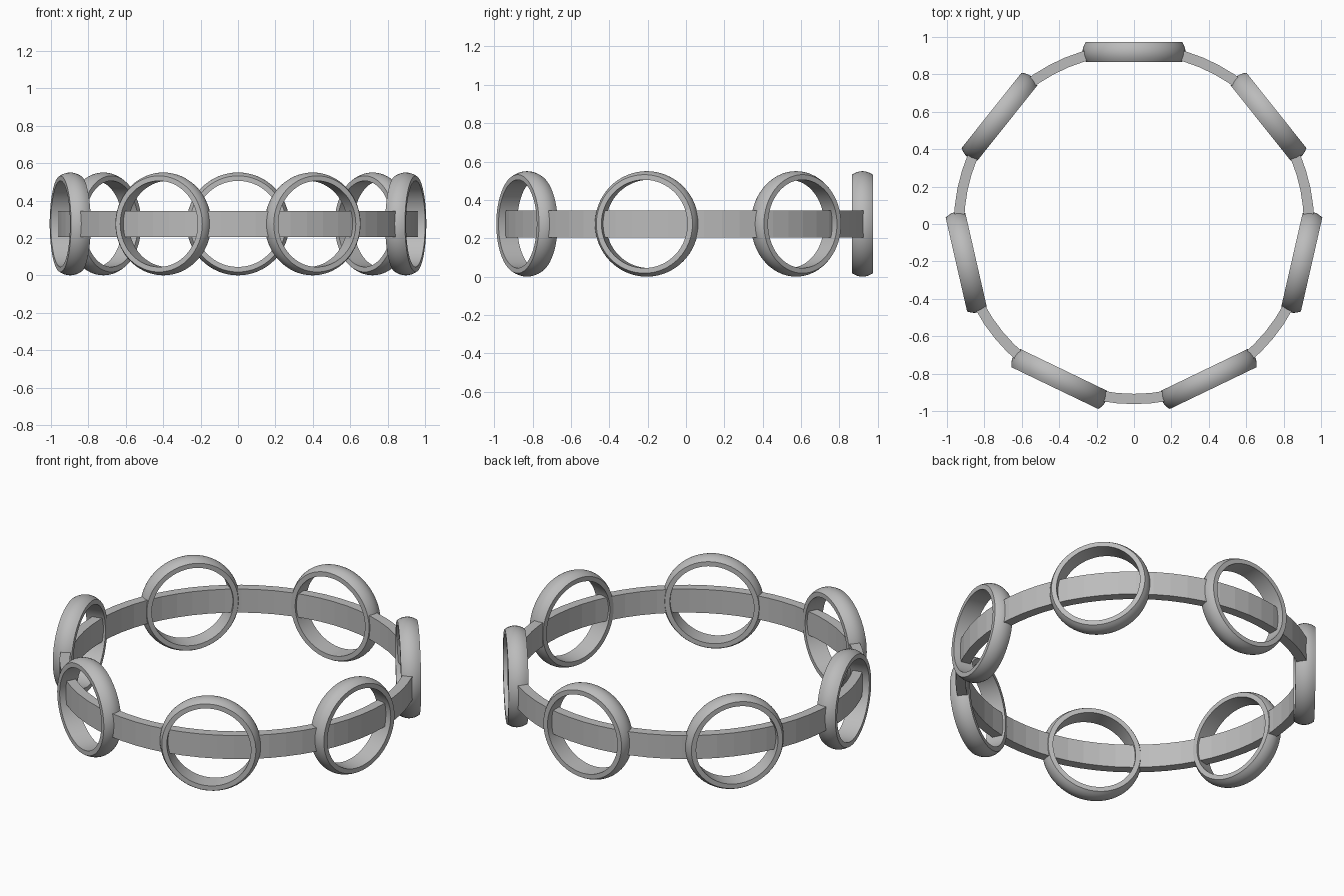
import bpy
import bmesh
from math import sin, cos, pi, tau
from mathutils import Matrix

cube = bpy.data.objects.get("Cube")
if cube:
    bpy.data.objects.remove(cube, do_unlink=True)

CENTRE_Z = 0.275      # height of the ring centres
LINK_RADIUS = 0.92    # distance of each ring from the middle
LINKS = 7

metal = bpy.data.materials.new("grey metal")
metal.use_nodes = True
grey = (0.5, 0.5, 0.5, 1)
metal.diffuse_color = grey
metal.node_tree.nodes["Principled BSDF"].inputs["Base Color"].default_value = grey


def lathe(name, profile, segments, matrix):
    """Sweep a closed (radius, height) profile around z, then place it."""
    bm = bmesh.new()
    loops = []
    for i in range(segments):
        a = tau * i / segments
        loops.append([bm.verts.new((r * cos(a), r * sin(a), h)) for r, h in profile])
    n = len(profile)
    for i in range(segments):
        here, there = loops[i], loops[(i + 1) % segments]
        for j in range(n):
            k = (j + 1) % n
            bm.faces.new((here[j], there[j], there[k], here[k]))
    bmesh.ops.recalc_face_normals(bm, faces=bm.faces[:])
    mesh = bpy.data.meshes.new(name)
    bm.to_mesh(mesh)
    bm.free()
    mesh.materials.append(metal)
    obj = bpy.data.objects.new(name, mesh)
    obj.matrix_world = matrix
    bpy.context.collection.objects.link(obj)
    return obj


def smooth(obj):
    bpy.ops.object.select_all(action="DESELECT")
    obj.select_set(True)
    bpy.context.view_layer.objects.active = obj
    bpy.ops.object.shade_smooth_by_angle(angle=pi / 6)


# Flat band running through all the rings
band_profile = [(0.908, -0.07), (0.963, -0.07), (0.963, 0.07), (0.908, 0.07)]
lathe("band", band_profile, 64, Matrix.Translation((0, 0, CENTRE_Z)))

# Upright rings: straight bore, flat rims, crowned outside
half = 0.054
crown = [(0.257 + 0.018 * (1 - t * t), half * t) for t in (i / 4 - 1 for i in range(9))]
ring_profile = [(0.23, half), (0.23, -half)] + crown

for i in range(LINKS):
    turn = Matrix.Rotation(tau * i / LINKS, 4, "Z")
    place = Matrix.Translation((0, LINK_RADIUS, CENTRE_Z))
    upright = Matrix.Rotation(pi / 2, 4, "X")
    smooth(lathe(f"ring_{i + 1}", ring_profile, 64, turn @ place @ upright))
